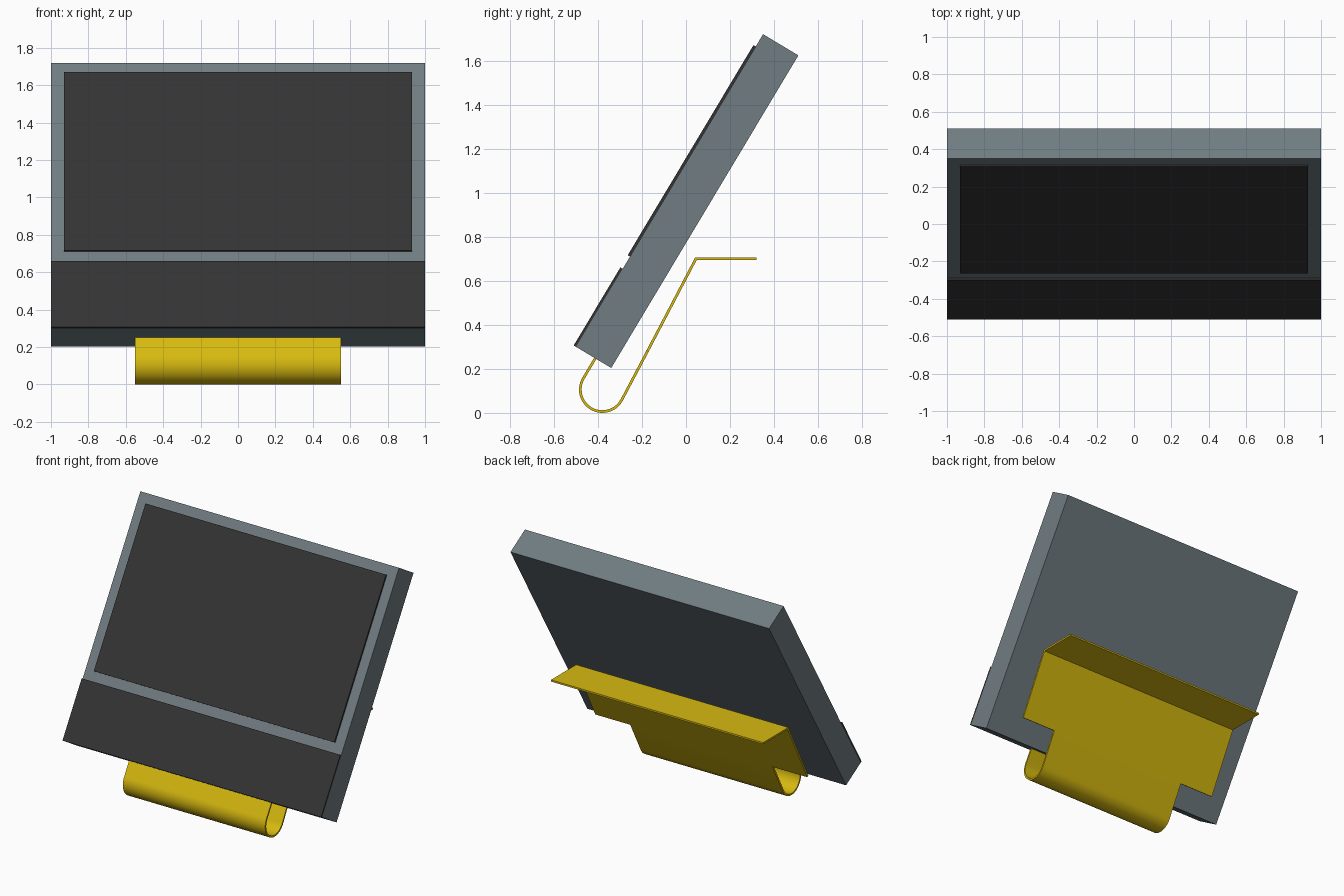
import bpy, bmesh, math
from mathutils import Vector

cube = bpy.data.objects.get("Cube")
if cube:
    bpy.data.objects.remove(cube, do_unlink=True)


def material(name, rgb):
    m = bpy.data.materials.new(name)
    m.use_nodes = True
    m.diffuse_color = (*rgb, 1)
    m.node_tree.nodes["Principled BSDF"].inputs["Base Color"].default_value = (*rgb, 1)
    return m


SLATE = material("slate grey", (0.162, 0.202, 0.223))
DARK = material("charcoal", (0.034, 0.034, 0.034))
GOLD = material("gold", (0.679, 0.485, 0.005))


def add_object(name, bm, mat):
    bmesh.ops.recalc_face_normals(bm, faces=bm.faces[:])
    mesh = bpy.data.meshes.new(name)
    bm.to_mesh(mesh)
    bm.free()
    mesh.materials.append(mat)
    obj = bpy.data.objects.new(name, mesh)
    bpy.context.collection.objects.link(obj)
    return obj


# Leaning frame: origin at the lower front edge, "up" along the slab, "out" from its face
ORIGIN = Vector((0, -0.50, 0.30))
UP = Vector((0, 0.85, 1.42)).normalized()
OUT = Vector((0, -UP.z, UP.y))


def leaning_box(name, half_width, s0, s1, d0, d1, mat):
    bm = bmesh.new()
    bmesh.ops.create_cube(bm, size=1)
    for v in bm.verts:
        s = s1 if v.co.z > 0 else s0
        d = d1 if v.co.y < 0 else d0
        x = math.copysign(half_width, v.co.x)
        v.co = ORIGIN + UP * s + OUT * d + Vector((x, 0, 0))
    return add_object(name, bm, mat)


# Slab body with raised screen and lower front panel
leaning_box("body", 1.0, 0, 1.655, -0.187, 0, SLATE)
leaning_box("screen", 0.93, 0.478, 1.59, -0.002, 0.012, DARK)
leaning_box("lower_panel", 1.0, 0, 0.413, -0.002, 0.012, DARK)

# Bent sheet clip: path in (y, z) from slab underside, round the bend, up and back
CY, CZ, R = -0.38, 0.106, 0.10
path = [(-0.405, 0.26)]
a0, a1, steps = math.radians(149), math.radians(332.3), 28
for i in range(steps + 1):
    a = a0 + (a1 - a0) * i / steps
    path.append((CY + R * math.cos(a), CZ + R * math.sin(a)))
shoulder = len(path)
path += [(-0.175, 0.28), (0.045, 0.70), (0.32, 0.70)]

# Narrow through the bend, wide from the shoulder upward
bm = bmesh.new()
columns = (-0.82, -0.55, 0.55, 0.82)
rows = []
for i, (y, z) in enumerate(path):
    rows.append([bm.verts.new((x, y, z)) if i >= shoulder or abs(x) < 0.6 else None
                 for x in columns])
for lower, upper in zip(rows, rows[1:]):
    for c in range(3):
        quad = (lower[c], lower[c + 1], upper[c + 1], upper[c])
        if None not in quad:
            bm.faces.new(quad)
clip = add_object("sheet_clip", bm, GOLD)

solid = clip.modifiers.new("thickness", 'SOLIDIFY')
solid.thickness = 0.012
solid.offset = 0
solid.use_even_offset = True

bpy.ops.object.select_all(action='DESELECT')
clip.select_set(True)
bpy.context.view_layer.objects.active = clip
bpy.ops.object.modifier_apply(modifier=solid.name)
bpy.ops.object.shade_smooth_by_angle(angle=math.radians(25))
